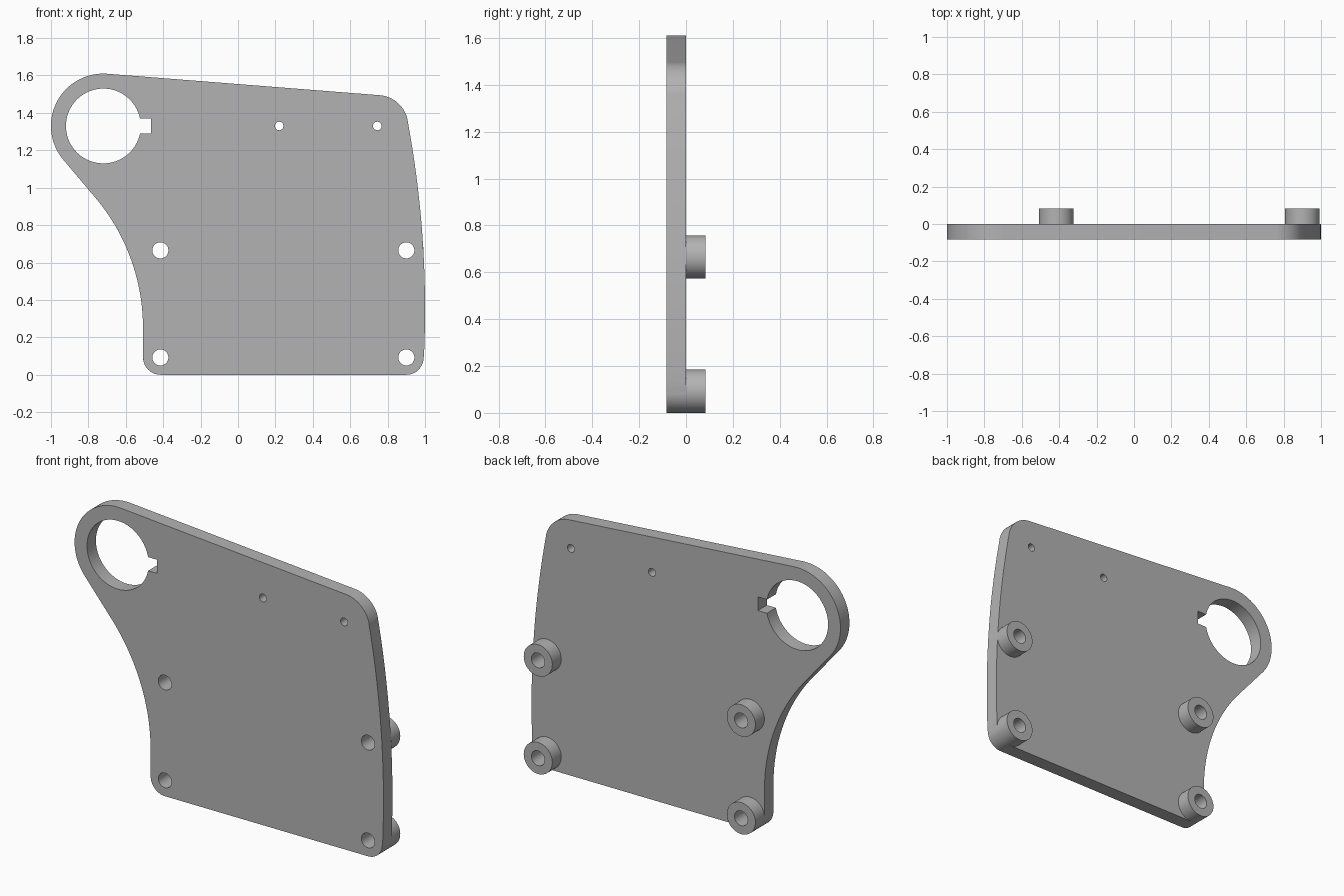
import bpy
from math import radians, cos, sin, pi

cube = bpy.data.objects.get("Cube")
if cube:
    bpy.data.objects.remove(cube, do_unlink=True)

THICK = 0.083
HOLE_R, BOSS_R = 0.043, 0.0925
BOSSES = [(x, z) for x in (-0.415, 0.9) for z in (0.0925, 0.665)]

grey = bpy.data.materials.new("plain_grey")
grey.use_nodes = True
colour = (0.45, 0.45, 0.45, 1)
grey.diffuse_color = colour
grey.node_tree.nodes["Principled BSDF"].inputs["Base Color"].default_value = colour


def arc(cx, cz, r, start, end, steps=32):
    """Points along an arc, angles in degrees."""
    angles = [radians(start + (end - start) * i / steps) for i in range(steps + 1)]
    return [(cx + r * cos(a), cz + r * sin(a)) for a in angles]


def circle(cx, cz, r, steps=48):
    return arc(cx, cz, r, 0, 360, steps)[:-1]


def extruded(name, loops, y_mid):
    """Outline with holes, filled and extruded along y."""
    curve = bpy.data.curves.new(name, 'CURVE')
    curve.dimensions = '2D'
    curve.fill_mode = 'BOTH'
    curve.extrude = THICK / 2
    for loop in loops:
        spline = curve.splines.new('POLY')
        spline.points.add(len(loop) - 1)
        for point, (x, z) in zip(spline.points, loop):
            point.co = (x, z, 0, 1)
        spline.use_cyclic_u = True
    obj = bpy.data.objects.new(name, curve)
    bpy.context.collection.objects.link(obj)
    obj.location.y = y_mid
    obj.rotation_euler.x = pi / 2
    bpy.ops.object.select_all(action='DESELECT')
    obj.select_set(True)
    bpy.context.view_layer.objects.active = obj
    bpy.ops.object.convert(target='MESH')
    obj = bpy.context.object
    # Weld caps to walls
    bpy.ops.object.mode_set(mode='EDIT')
    bpy.ops.mesh.select_all(action='SELECT')
    bpy.ops.mesh.remove_doubles(threshold=0.00005)
    bpy.ops.mesh.normals_make_consistent(inside=False)
    bpy.ops.object.mode_set(mode='OBJECT')
    obj.data.materials.clear()
    obj.data.materials.append(grey)
    bpy.ops.object.shade_smooth_by_angle(angle=radians(30))
    return obj


# Plate outline, counter-clockwise from the top of the round eye
outline = (arc(-0.72, 1.33, 0.28, 85.5, 220.2, 48)
           + arc(-1.588, 0.25, 1.08, 40.2, 0)
           + arc(-0.415, 0.0925, BOSS_R, 180, 270, 16)
           + arc(0.9, 0.0925, BOSS_R, 270, 360, 16)
           + arc(-4.5, 0.35, 5.5, -2.6, 10.5)
           + arc(0.745, 1.33, 0.165, 10.7, 85.5, 24))

# Large bore with its keyway
bore = arc(-0.72, 1.33, 0.2, 11.54, 348.46, 64) + [(-0.465, 1.29), (-0.465, 1.37)]

pin_holes = [circle(x, 1.33, 0.023, 24) for x in (0.22, 0.745)]
bolt_holes = [circle(x, z, HOLE_R) for x, z in BOSSES]
extruded("plate", [outline, bore] + pin_holes + bolt_holes, -THICK / 2)

# Spacer bosses on the back
for (x, z), name in zip(BOSSES, ("lower_right", "upper_right", "lower_left", "upper_left")):
    extruded(name + "_boss", [circle(x, z, BOSS_R), circle(x, z, HOLE_R)], THICK / 2)
